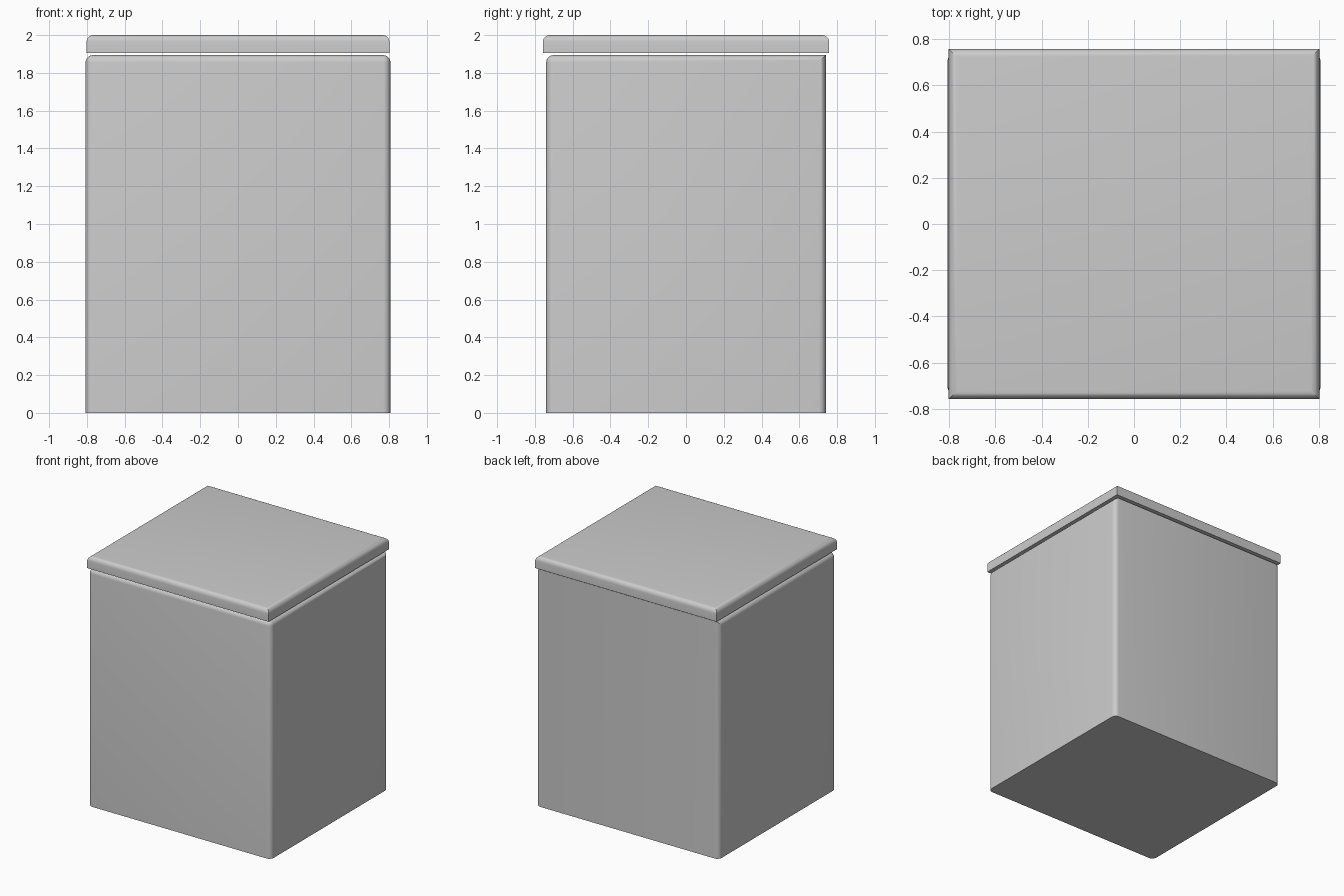
import bpy, bmesh, math

if "Cube" in bpy.data.objects:
    bpy.data.objects.remove(bpy.data.objects["Cube"])


def rounded_box(name, size, z0, z1, radius, pick):
    """Box whose edges chosen by pick(a, b) are rounded."""
    bm = bmesh.new()
    bmesh.ops.create_cube(bm, size=1)
    for v in bm.verts:
        v.co.x *= size[0]
        v.co.y *= size[1]
        v.co.z = z1 if v.co.z > 0 else z0
    edges = [e for e in bm.edges if pick(e.verts[0].co, e.verts[1].co)]
    bmesh.ops.bevel(bm, geom=edges, offset=radius, segments=5,
                    profile=0.5, affect='EDGES')
    mesh = bpy.data.meshes.new(name)
    bm.to_mesh(mesh)
    bm.free()
    obj = bpy.data.objects.new(name, mesh)
    bpy.context.collection.objects.link(obj)
    bpy.ops.object.select_all(action='DESELECT')
    obj.select_set(True)
    bpy.context.view_layer.objects.active = obj
    bpy.ops.object.shade_smooth_by_angle(angle=math.radians(30))
    return obj


def body_edge(a, b):
    vertical = abs(a.z - b.z) > 0.1
    top = min(a.z, b.z) > 1
    back = min(a.y, b.y) > 0
    return vertical or (top and not back)


def lid_edge(a, b):
    return min(a.z, b.z) > 1.95


# Cabinet body: rounded corners and top, square back top edge and base
rounded_box("body", (1.614, 1.48), 0, 1.894, 0.038, body_edge)

# Lid: separate slab hovering just above the body, rounded upper rim
rounded_box("lid", (1.604, 1.516), 1.905, 2.0, 0.036, lid_edge)
